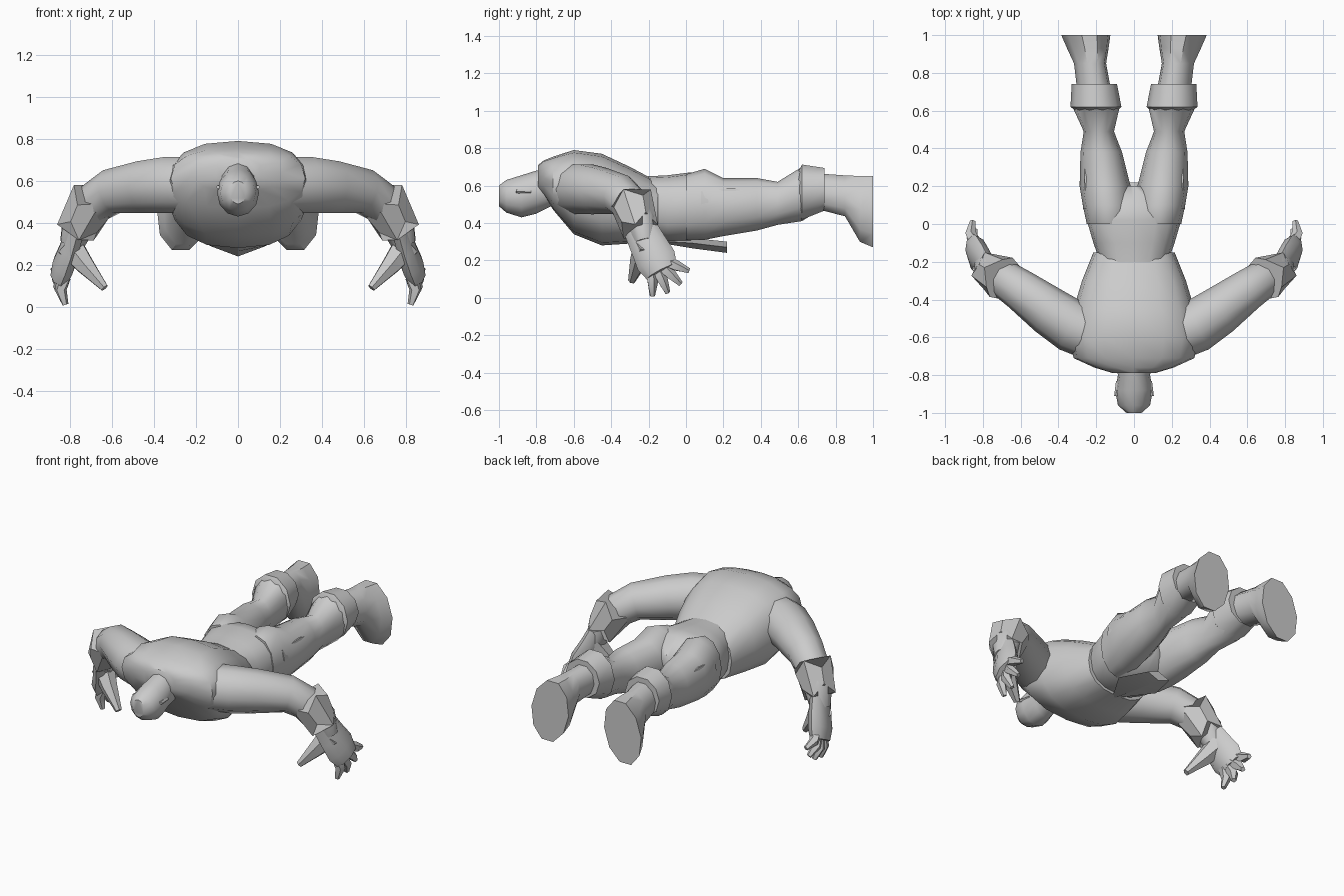
import bpy
import bmesh
from math import cos, sin, tau, copysign, radians
from mathutils import Vector

if "Cube" in bpy.data.objects:
    bpy.data.objects.remove(bpy.data.objects["Cube"])


def skin(name, rings, crease):
    """Bridge matching rings of points, cap both ends and shade the result."""
    bm = bmesh.new()
    loops = [[bm.verts.new(point) for point in ring] for ring in rings]
    for near, far in zip(loops, loops[1:]):
        for i in range(len(near)):
            bm.faces.new((near[i - 1], near[i], far[i], far[i - 1]))
    bm.faces.new(loops[0])
    bm.faces.new(loops[-1])
    bmesh.ops.recalc_face_normals(bm, faces=bm.faces[:])
    mesh = bpy.data.meshes.new(name)
    bm.to_mesh(mesh)
    bm.free()
    part = bpy.data.objects.new(name, mesh)
    bpy.context.collection.objects.link(part)
    bpy.ops.object.select_all(action="DESELECT")
    part.select_set(True)
    bpy.context.view_layer.objects.active = part
    bpy.ops.object.shade_smooth_by_angle(angle=radians(crease))


def circle(sides):
    return [(cos(tau * k / sides), sin(tau * k / sides)) for k in range(sides)]


def body(name, sections, start=0, end=0, side=1, sides=12, power=1, lean=0, crease=45):
    """Sections (y, half width, low z, high z); centre x runs from start to end."""
    first, last = sections[0][0], sections[-1][0]
    rings = []
    for y, half, low, high in sections:
        middle = start + (end - start) * (y - first) / (last - first)
        ring = []
        for c, s in circle(sides):
            rise = (high - low) / 2 * copysign(abs(s) ** power, s)
            x = middle + half * copysign(abs(c) ** power, c) + lean * rise
            ring.append((side * x, y, (low + high) / 2 + rise))
        rings.append(ring)
    skin(name, rings, crease)


def limb(name, sections, across, side=1, sides=8, flat=1, zigzag=0, crease=45):
    """Tube through (x, y, z, radius), flattened square to the across direction."""
    centres = [Vector(section[:3]) for section in sections]
    rings = []
    for i, centre in enumerate(centres):
        before = centres[max(i - 1, 0)]
        after = centres[min(i + 1, len(centres) - 1)]
        along = (after - before).normalized()
        wide = Vector(across)
        wide = (wide - along * wide.dot(along)).normalized()
        thick = along.cross(wide) * flat
        ring = []
        for k, (c, s) in enumerate(circle(sides)):
            point = centre + sections[i][-1] * (wide * c + thick * s)
            point += along * zigzag * (-1) ** (k + i)
            ring.append((side * point.x, point.y, point.z))
        rings.append(ring)
    skin(name, rings, crease)


# Head, torso and overlapping trousers
body("head", [(-1, 0.04, 0.49, 0.6), (-0.96, 0.085, 0.455, 0.63), (-0.88, 0.1, 0.43, 0.655),
              (-0.8, 0.085, 0.45, 0.68), (-0.7, 0.1, 0.5, 0.7)])
body("torso", [(-0.79, 0.11, 0.58, 0.71), (-0.76, 0.21, 0.55, 0.735), (-0.71, 0.32, 0.47, 0.755),
               (-0.6, 0.34, 0.34, 0.79), (-0.45, 0.32, 0.28, 0.77),
               (-0.3, 0.275, 0.29, 0.7), (-0.15, 0.215, 0.3, 0.62)],
     sides=16, power=0.8)
body("pelvis", [(-0.2, 0.18, 0.33, 0.65), (-0.1, 0.215, 0.3, 0.655), (0.02, 0.25, 0.3, 0.67),
                (0.1, 0.24, 0.32, 0.66), (0.2, 0.04, 0.42, 0.58)], sides=16, power=0.8)

# Pointed front flap with a keel
body("front_flap", [(-0.18, 0.01, 0.3, 0.31), (0.03, 0.14, 0.265, 0.32),
                    (0.22, 0.08, 0.24, 0.3)], sides=4, crease=20)

for side, label in ((1, "left_"), (-1, "right_")):
    body(label + "ear", [(-0.91, 0.01, 0.56, 0.58), (-0.83, 0.02, 0.55, 0.58)],
         0.095, 0.075, side, sides=5)

    # Leg with a loose trouser fold on the outer thigh
    body(label + "leg", [(0, 0.12, 0.31, 0.66), (0.1, 0.13, 0.31, 0.69), (0.2, 0.135, 0.33, 0.64),
                         (0.38, 0.11, 0.36, 0.64), (0.49, 0.08, 0.39, 0.62),
                         (0.62, 0.125, 0.41, 0.7), (0.7, 0.1, 0.46, 0.66)],
         0.13, 0.21, side)
    body(label + "thigh_fold", [(0.08, 0.03, 0.44, 0.58), (0.25, 0.035, 0.39, 0.6),
                                (0.45, 0.02, 0.46, 0.55)], 0.24, 0.25, side, sides=6, crease=25)

    # Boot with a flared cuff and a flat sole
    body(label + "boot_cuff", [(0.6, 0.11, 0.43, 0.68), (0.62, 0.135, 0.41, 0.72),
                               (0.74, 0.12, 0.46, 0.7)], 0.2, 0.21, side, sides=10)
    body(label + "boot", [(0.7, 0.09, 0.47, 0.67), (0.85, 0.085, 0.43, 0.66),
                          (0.93, 0.11, 0.29, 0.66), (1, 0.13, 0.26, 0.66)],
         0.21, 0.255, side, sides=10, lean=-0.1)

    # Arm and jagged sleeve cuff
    outward = (-0.5, 0.85, 0)
    limb(label + "arm", [(0.2, -0.59, 0.58, 0.14), (0.33, -0.54, 0.58, 0.14),
                         (0.45, -0.46, 0.57, 0.13), (0.6, -0.35, 0.55, 0.11),
                         (0.69, -0.29, 0.49, 0.1), (0.76, -0.24, 0.4, 0.085),
                         (0.79, -0.22, 0.3, 0.06)],
         outward, side, sides=10)
    limb(label + "sleeve_cuff", [(0.69, -0.29, 0.51, 0.12), (0.76, -0.25, 0.38, 0.1)],
         outward, side, zigzag=0.03, crease=15)

    # Palm, thumb and fanned fingers
    knuckles = (0, 0.8, 0.6)
    limb(label + "palm", [(0.77, -0.25, 0.38, 0.09), (0.8, -0.2, 0.28, 0.1),
                          (0.83, -0.16, 0.2, 0.11), (0.85, -0.13, 0.14, 0.09)],
         knuckles, side, flat=0.5)
    limb(label + "thumb", [(0.8, -0.21, 0.29, 0.07), (0.73, -0.25, 0.2, 0.05),
                           (0.635, -0.29, 0.09, 0.02)], (0, 1, 0), side, sides=6)
    hand = Vector((0.83, -0.18, 0.22))
    for k, finger in enumerate(("index", "middle", "ring", "little")):
        reach = Vector((0.05 * k - 0.04, sin(0.4 * k), -cos(0.4 * k)))
        bulge = Vector((0.02, 0, 0))
        root, middle, tip = hand + reach * 0.08, hand + reach * 0.14 + bulge, hand + reach * 0.21
        limb(label + finger + "_finger", [(*root, 0.035), (*middle, 0.03), (*tip, 0.015)],
             knuckles, side, sides=5)
